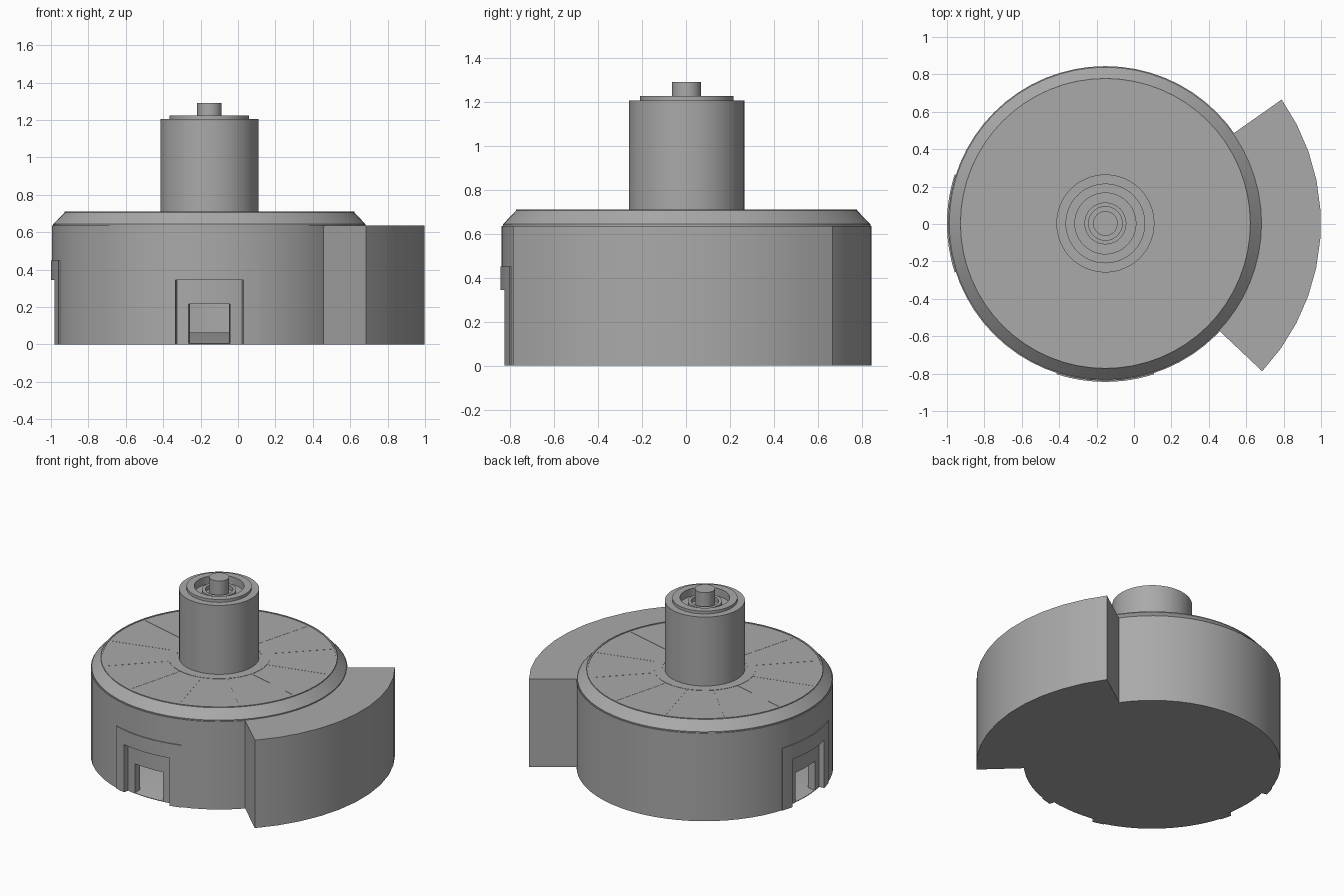
import bpy
import bmesh
import math

cube = bpy.data.objects.get("Cube")
if cube:
    bpy.data.objects.remove(cube, do_unlink=True)

CX, CY = -0.153, 0.003

mat = bpy.data.materials.new("plain grey")
mat.use_nodes = True
mat.diffuse_color = (0.4, 0.4, 0.4, 1)
mat.node_tree.nodes["Principled BSDF"].inputs["Base Color"].default_value = mat.diffuse_color


def revolve(name, profile, start=0, end=360, steps=64):
    """Sweep a closed (radius, height) outline around the tower axis."""
    full = end - start == 360
    bm = bmesh.new()
    rings = []
    for i in range(steps if full else steps + 1):
        a = math.radians(start + (end - start) * i / steps)
        rings.append([bm.verts.new((CX + r * math.cos(a), CY + r * math.sin(a), z))
                      for r, z in profile])
    n = len(profile)
    for i in range(steps):
        p, q = rings[i], rings[(i + 1) % len(rings)]
        for j in range(n):
            k = (j + 1) % n
            if profile[j][0] > 0 or profile[k][0] > 0:
                bm.faces.new((p[j], q[j], q[k], p[k]))
    if not full:
        bm.faces.new(rings[0])
        bm.faces.new(rings[-1][::-1])
    bmesh.ops.remove_doubles(bm, verts=bm.verts, dist=1e-5)
    bmesh.ops.recalc_face_normals(bm, faces=bm.faces)
    mesh = bpy.data.meshes.new(name)
    bm.to_mesh(mesh)
    bm.free()
    obj = bpy.data.objects.new(name, mesh)
    bpy.context.collection.objects.link(obj)
    mesh.materials.append(mat)
    return obj


def block(name, r0, r1, z0, z1, start=0, end=360, steps=64):
    return revolve(name, [(r0, z0), (r1, z0), (r1, z1), (r0, z1)], start, end, steps)


def cut(obj, cutter):
    mod = obj.modifiers.new("opening", "BOOLEAN")
    mod.operation = "DIFFERENCE"
    mod.solver = "EXACT"
    mod.object = cutter
    bpy.context.view_layer.objects.active = obj
    bpy.ops.object.modifier_apply(modifier=mod.name)


parts = []

# Hollow round wall with a low raised floor
wall = block("round_wall", 0.76, 0.841, 0, 0.635)
parts.append(wall)
parts.append(revolve("floor", [(0, 0), (0.808, 0), (0.808, 0.004), (0.45, 0.065), (0, 0.065)]))

# Two stepped doorways, one in front and one on the right side
for side, angle in (("front", 270), ("right", 180)):
    frame = block(side + "_door_frame", 0.80, 0.847, 0, 0.45, angle - 18, angle + 18, 12)
    for inner, half, top in ((0.81, 12.4, 0.345), (0.70, 7.9, 0.215)):
        cutter = block("cutter", inner, 0.95, -0.1, top, angle - half, angle + half, 10)
        cut(wall, cutter)
        cut(frame, cutter)
        bpy.data.objects.remove(cutter, do_unlink=True)
    parts.append(frame)

# Curved annex wrapping the left side
parts.append(block("curved_annex", 0.82, 1.152, 0, 0.635, -43.3, 35.1, 10))

# Bevelled roof with a thin cap and seams
parts.append(revolve("roof", [(0, 0.63), (0.835, 0.63), (0.835, 0.643), (0.775, 0.705),
                              (0.775, 0.711), (0.765, 0.711), (0.765, 0.707), (0, 0.707)]))
for i in range(12):
    a = 15 + i * 30
    parts.append(block("roof_seam", 0.34, 0.75, 0.70, 0.708, a - 0.2, a + 0.2, 1))
parts.append(block("tower_collar", 0.28, 0.333, 0.70, 0.709))

# Central tower with ringed top and pin
parts.append(revolve("tower", [(0, 0.70), (0.262, 0.70), (0.262, 1.205), (0.213, 1.205),
                               (0.213, 1.225), (0.163, 1.225), (0.163, 1.17), (0, 1.17)]))
parts.append(block("inner_ring", 0.09, 0.112, 1.16, 1.20, steps=48))
parts.append(revolve("top_pin", [(0, 1.16), (0.066, 1.16), (0.066, 1.29), (0, 1.29)], steps=32))

# Smooth curved surfaces while keeping edges crisp
bpy.ops.object.select_all(action="DESELECT")
for obj in parts:
    obj.select_set(True)
bpy.context.view_layer.objects.active = wall
bpy.ops.object.shade_smooth_by_angle(angle=math.radians(30))
